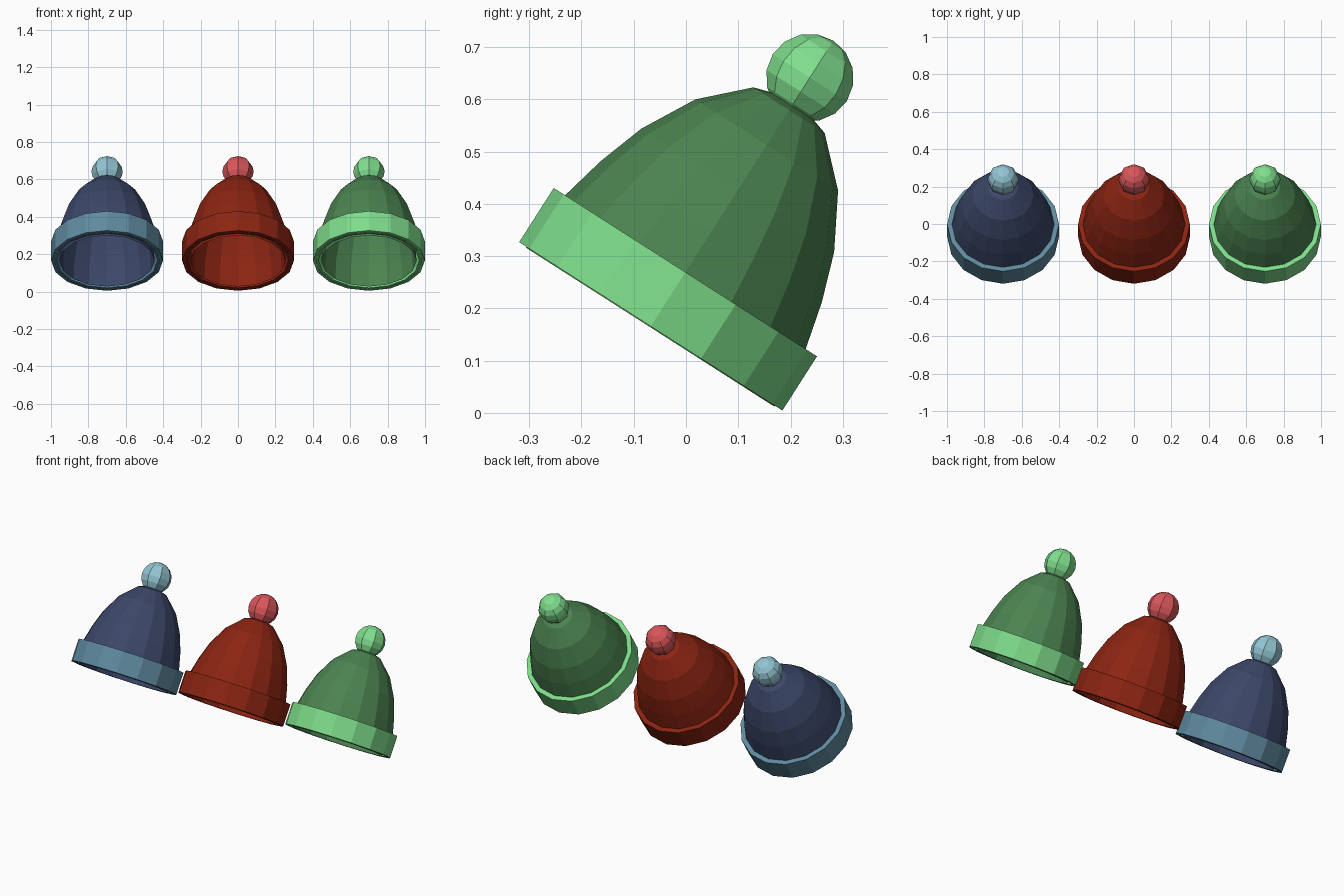
import bpy, math
from mathutils import Matrix

if "Cube" in bpy.data.objects:
    bpy.data.objects.remove(bpy.data.objects["Cube"])

SIDES = 16
TILT = math.radians(-32.6)
CENTRE_Y, CENTRE_Z = -0.0685, 0.164


def material(name, hex_rgb):
    m = bpy.data.materials.new(name)
    srgb = [int(hex_rgb[i:i + 2], 16) / 255 for i in (0, 2, 4)]
    m.diffuse_color = [((c + 0.055) / 1.055) ** 2.4 for c in srgb] + [1]
    m.use_nodes = True
    m.node_tree.nodes["Principled BSDF"].inputs["Base Color"].default_value = m.diffuse_color
    return m


def lathe(name, profile, sides, closed, place, mat):
    """Spin an (r, h) profile round the hat axis; r = 0 makes a pole."""
    verts, rings, faces = [], [], []
    for r, h in profile:
        start = len(verts)
        n = 1 if r == 0 else sides
        for i in range(n):
            a = 2 * math.pi * i / sides
            verts.append((r * math.cos(a), r * math.sin(a), h))
        rings.append([start + i % n for i in range(sides)])
    pairs = list(zip(rings, rings[1:]))
    if closed:
        pairs.append((rings[-1], rings[0]))
    for a, b in pairs:
        for i in range(sides):
            j = (i + 1) % sides
            face = list(dict.fromkeys((a[i], a[j], b[j], b[i])))
            if len(face) > 2:
                faces.append(face)
    mesh = bpy.data.meshes.new(name)
    mesh.from_pydata(verts, [], faces)
    mesh.materials.append(mat)
    mesh.transform(place)
    ob = bpy.data.objects.new(name, mesh)
    bpy.context.collection.objects.link(ob)
    return ob


# Outer and inner skin of the knitted dome
outer = [(0.282, 0), (0.273, 0.126), (0.251, 0.217), (0.219, 0.311),
         (0.162, 0.414), (0.081, 0.493), (0, 0.518)]
inner = [(0, 0.490), (0.071, 0.468), (0.143, 0.396), (0.195, 0.300),
         (0.226, 0.211), (0.247, 0.122), (0.254, 0)]
dome = outer + inner

# Folded brim band and pompom ball
brim = [(0.270, 0.002), (0.299, 0.002), (0.299, 0.125), (0.262, 0.125)]
ball = [(0.084 * math.sin(math.pi * k / 8) if 0 < k < 8 else 0,
         0.567 - 0.084 * math.cos(math.pi * k / 8)) for k in range(9)]

hats = [("blue", -0.7, "3b4768", "5f8a9f", "93c5d3"),
        ("red", 0.0, "8b2412", "8b2412", "d9565a"),
        ("green", 0.7, "4b8350", "7ddb8a", "80df8e")]

for colour, x, dome_c, brim_c, ball_c in hats:
    place = Matrix.Translation((x, CENTRE_Y, CENTRE_Z)) @ Matrix.Rotation(TILT, 4, 'X')
    lathe(colour + "_hat_dome", dome, SIDES, False, place, material(colour + "_dome", dome_c))
    lathe(colour + "_hat_brim", brim, SIDES, True, place, material(colour + "_brim", brim_c))
    lathe(colour + "_hat_pompom", ball, 8, False, place, material(colour + "_pompom", ball_c))
